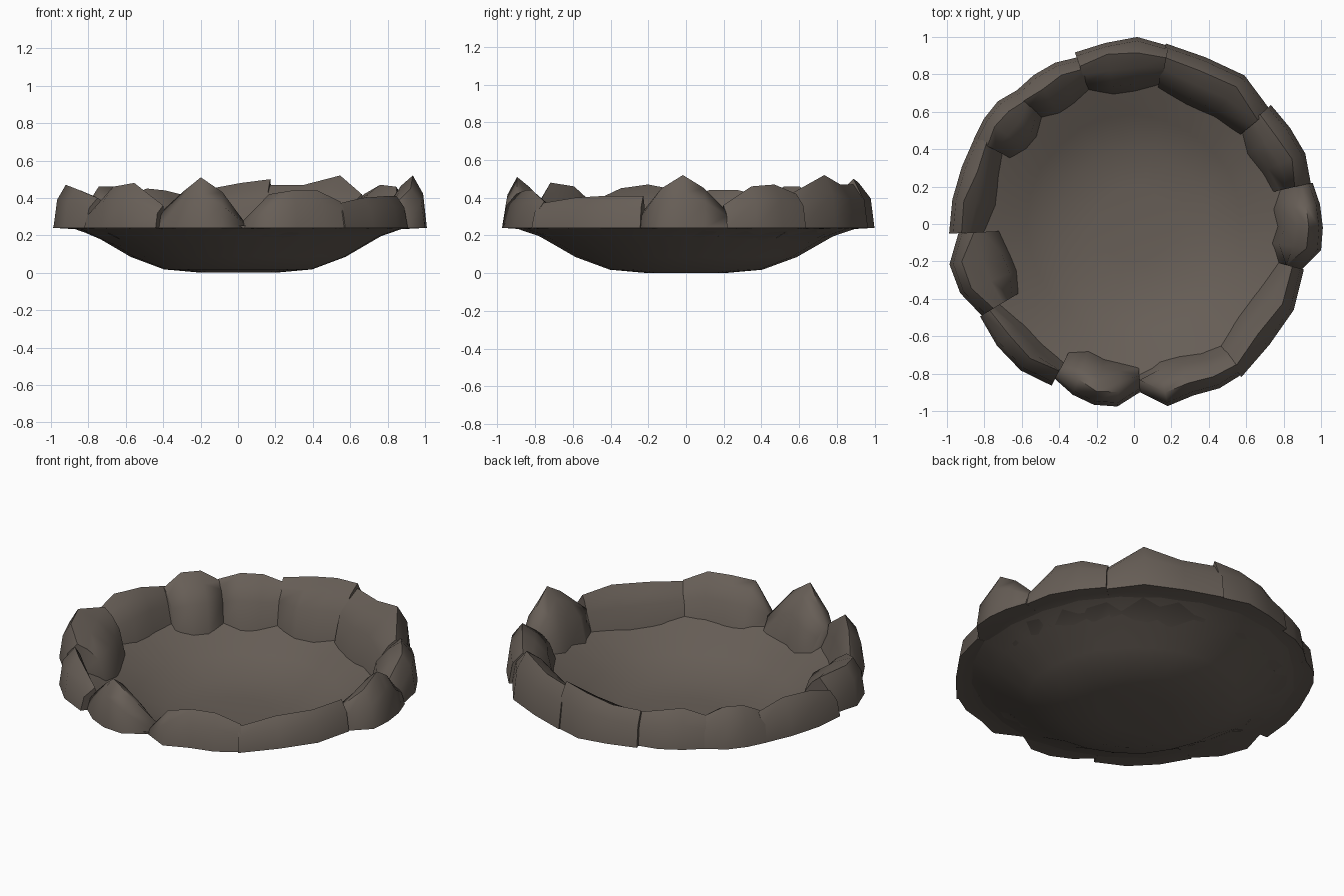
import bpy, bmesh, random
from math import cos, sin, radians, pi

random.seed(4)
cube = bpy.data.objects.get("Cube")
if cube:
    bpy.data.objects.remove(cube, do_unlink=True)

stone = bpy.data.materials.new("warm_grey_stone")
stone.use_nodes = True
colour = (0.135, 0.112, 0.094, 1)
stone.diffuse_color = colour
stone.node_tree.nodes["Principled BSDF"].inputs["Base Color"].default_value = colour

bowl_profile = [(0.2, 0), (0.4, 0.018), (0.58, 0.085), (0.77, 0.195), (0.9, 0.24)]
shell = 0.012


def finish(bm, name, angle):
    """Turn a bmesh into a shaded stone object."""
    bmesh.ops.recalc_face_normals(bm, faces=bm.faces[:])
    mesh = bpy.data.meshes.new(name)
    bm.to_mesh(mesh)
    bm.free()
    mesh.materials.append(stone)
    obj = bpy.data.objects.new(name, mesh)
    bpy.context.collection.objects.link(obj)
    bpy.ops.object.select_all(action='DESELECT')
    obj.select_set(True)
    bpy.context.view_layer.objects.active = obj
    bpy.ops.object.shade_smooth_by_angle(angle=radians(angle))


def bridge(bm, first, second):
    """Join two equal rings of vertices with quads."""
    for i in range(len(first)):
        j = (i + 1) % len(first)
        bm.faces.new((first[i], first[j], second[j], second[i]))


def polar(r, a, z):
    return (r * cos(a), r * sin(a), z)


def bowl_height(r):
    """Height of the middle of the bowl wall at radius r."""
    for (r0, z0), (r1, z1) in zip(bowl_profile, bowl_profile[1:]):
        if r <= r1:
            return z0 + (z1 - z0) * (r - r0) / (r1 - r0) + shell / 2
    return bowl_profile[-1][1]


# Shallow bowl: thin shell with a slightly uneven hand-hewn surface
def make_bowl():
    bm = bmesh.new()
    sides = 24
    wobble = [random.uniform(-0.015, 0.015) for _ in range(sides)]
    for lift in (0, shell):
        rings = []
        for r, z in bowl_profile:
            rings.append([bm.verts.new(polar(r * (1 + wobble[i]), 2 * pi * i / sides, z + lift))
                          for i in range(sides)])
        for low, high in zip(rings, rings[1:]):
            bridge(bm, low, high)
        bm.faces.new(rings[0])
        if lift:
            bridge(bm, outer_edge, rings[-1])
        outer_edge = rings[-1]
    finish(bm, "bowl", 50)


# Rim stone: one cross-section swept through stations around the rim
def make_stone(name, start, end, inner, radii, heights):
    bm = bmesh.new()
    rings = []
    last = len(radii) - 1
    for k, (ro, h) in enumerate(zip(radii, heights)):
        ro, h, ri = ro / 100, h / 100, inner / 100
        ri += 0.04 if k in (0, last) else random.uniform(-0.02, 0.02)
        a = radians(start + (end - start) * k / last)
        rise = h - 0.24
        crest = ro - random.uniform(0.06, 0.09)
        foot = ri - 0.04
        section = [(ro, 0.24), (ro - 0.02, 0.24 + rise * 0.65), (crest, h),
                   (crest * 0.5 + ri * 0.5, h - rise * 0.2), (ri, h - rise * 0.55),
                   (foot, bowl_height(foot)), (0.86, bowl_height(0.86))]
        rings.append([bm.verts.new(polar(r, a, z)) for r, z in section])
    for one, two in zip(rings, rings[1:]):
        bridge(bm, one, two)
    bm.faces.new(rings[0])
    bm.faces.new(rings[-1])
    finish(bm, name, 65)


# Stones in order around the rim: angles, inner radius, outer radii, crest heights (hundredths)
stones = [
    (-15, 13, 80, (93, 101, 101, 100, 98), (34, 45, 52, 45, 34)),
    (13, 41, 76, (97, 99, 98, 97), (36, 46, 47, 42)),
    (40, 80, 74, (95, 99, 97, 98), (42, 52, 47, 47)),
    (79, 109, 76, (97, 100, 98, 97), (50, 48, 45, 43)),
    (108, 132, 76, (94, 96, 96, 95), (41, 44, 45, 41)),
    (131, 152, 75, (95, 98, 98, 97), (40, 46, 46, 40)),
    (151, 183, 80, (97, 97, 98, 99), (40, 44, 44, 38)),
    (183, 211, 72, (94, 101, 100, 95), (44, 47, 45, 40)),
    (211, 243, 83, (96, 98, 99, 97), (34, 46, 48, 36)),
    (243, 272, 77, (93, 97, 99, 98, 90), (34, 43, 51, 43, 28)),
    (272, 306, 80, (90, 99, 97, 99, 99), (28, 42, 44, 44, 38)),
    (305, 345, 80, (100, 97, 97, 94), (37, 40, 41, 41)),
]

make_bowl()
for number, spec in enumerate(stones, 1):
    make_stone(f"rim_stone_{number}", *spec)
